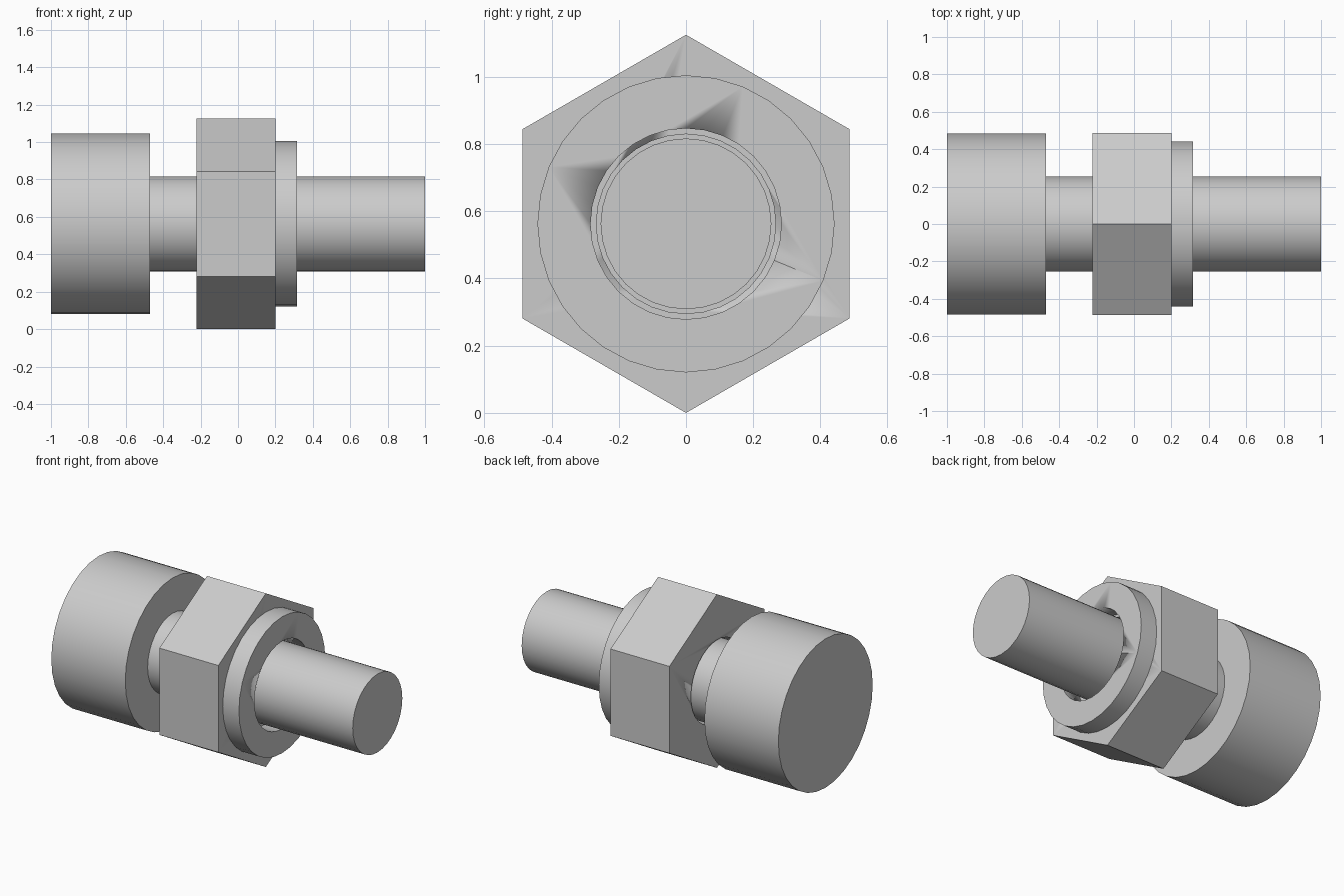
import bpy
from math import pi

AXIS_Z = 0.5625   # height of the shared x axis
SIDES = 32

cube = bpy.data.objects.get("Cube")
if cube:
    bpy.data.objects.remove(cube, do_unlink=True)

steel = bpy.data.materials.new("grey_steel")
steel.use_nodes = True
grey = (0.6, 0.6, 0.6, 1)
steel.diffuse_color = grey
steel.node_tree.nodes["Principled BSDF"].inputs["Base Color"].default_value = grey


def prism(name, x0, x1, radius, sides=SIDES):
    """Closed prism along x with one corner pointing up."""
    bpy.ops.mesh.primitive_cylinder_add(vertices=sides, radius=radius, depth=x1 - x0)
    ob = bpy.context.object
    ob.name = name
    ob.location = ((x0 + x1) / 2, 0, AXIS_Z)
    ob.rotation_euler = (pi / 2, 0, pi / 2)
    bpy.ops.object.transform_apply(location=False, rotation=True, scale=False)
    ob.data.materials.append(steel)
    bpy.ops.object.shade_smooth_by_angle(angle=pi / 6)
    return ob


def bore(ob, radius):
    """Cut a round through hole along the axis."""
    cutter = prism("bore_cutter", -0.6, 0.6, radius)
    cutter.hide_render = True
    cut = ob.modifiers.new("bore", 'BOOLEAN')
    cut.operation = 'DIFFERENCE'
    cut.solver = 'EXACT'
    cut.object = cutter
    bpy.context.view_layer.objects.active = ob
    bpy.ops.object.modifier_apply(modifier=cut.name)
    bpy.data.objects.remove(cutter, do_unlink=True)


# Bolt: solid head and shank
prism("bolt_head", -1.0, -0.47, 0.483)
prism("bolt_shank", -0.47, 1.0, 0.254)

# Loose hex nut and its round collar, with clearance around the shank
nut = prism("hex_nut", -0.222, 0.2, AXIS_Z, sides=6)
bore(nut, 0.267)
collar = prism("nut_collar", 0.2, 0.316, 0.442)
bore(collar, 0.284)
